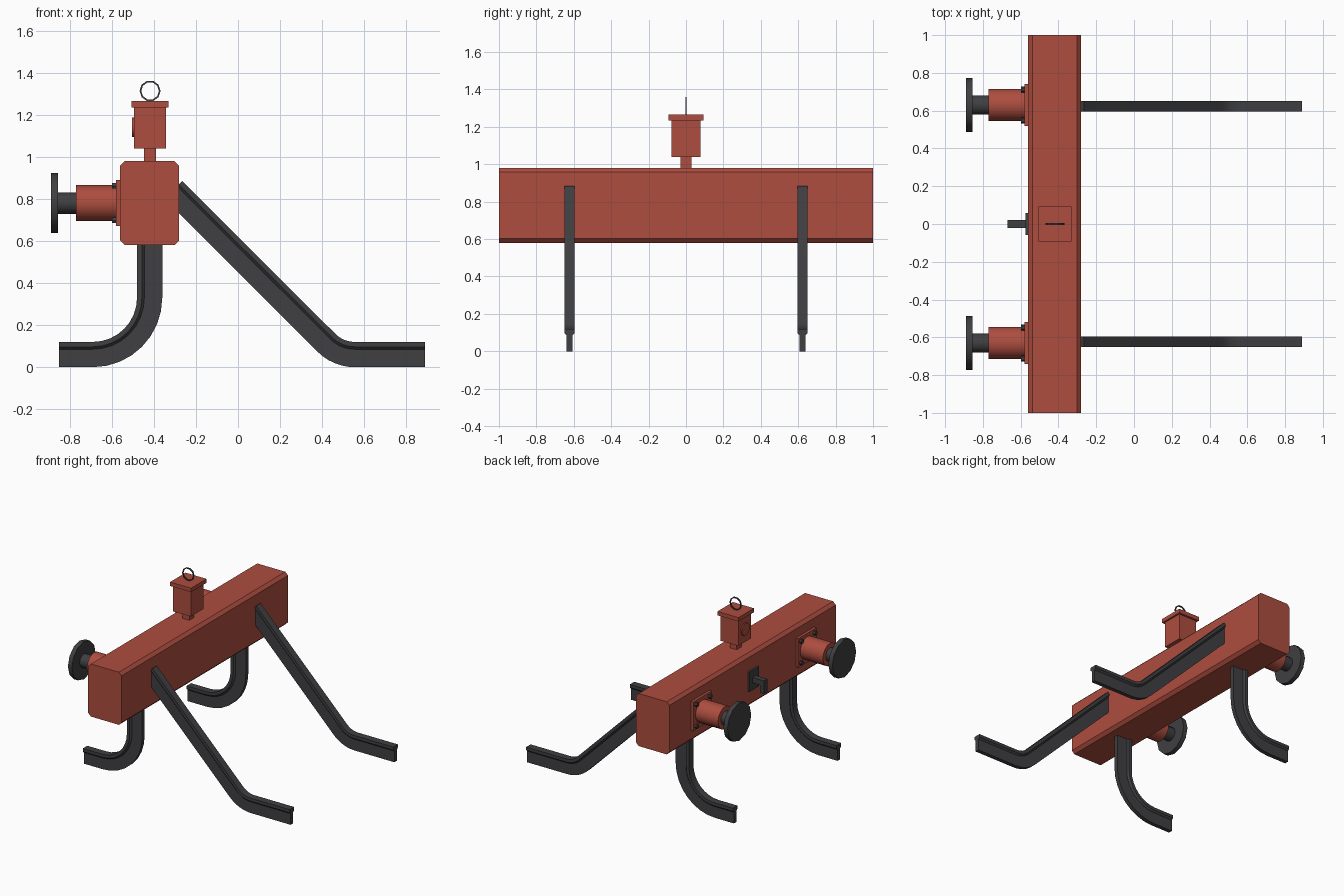
import bpy, bmesh
from math import sin, cos, pi, radians
from mathutils import Vector, Matrix

if "Cube" in bpy.data.objects:
    bpy.data.objects.remove(bpy.data.objects["Cube"])


def material(name, rgb):
    m = bpy.data.materials.new(name)
    m.diffuse_color = (*rgb, 1)
    m.use_nodes = True
    m.node_tree.nodes["Principled BSDF"].inputs["Base Color"].default_value = m.diffuse_color
    return m


RED = material("red_paint", (0.42, 0.075, 0.05))
DARK = material("dark_steel", (0.05, 0.05, 0.054))


def finish(name, bm, mat, smooth=False):
    bmesh.ops.recalc_face_normals(bm, faces=bm.faces)
    me = bpy.data.meshes.new(name)
    bm.to_mesh(me)
    bm.free()
    me.materials.append(mat)
    ob = bpy.data.objects.new(name, me)
    bpy.context.collection.objects.link(ob)
    if smooth:
        bpy.ops.object.select_all(action='DESELECT')
        ob.select_set(True)
        bpy.context.view_layer.objects.active = ob
        bpy.ops.object.shade_smooth_by_angle(angle=radians(40))
    return ob


def box(name, x, y, z, mat):
    bm = bmesh.new()
    lo, hi = Vector((x[0], y[0], z[0])), Vector((x[1], y[1], z[1]))
    m = Matrix.Translation((lo + hi) / 2) @ Matrix.Diagonal((*(hi - lo), 1))
    bmesh.ops.create_cube(bm, size=1, matrix=m)
    return finish(name, bm, mat)


def cyl_x(name, x0, x1, y, z, r, sides, mat):
    bm = bmesh.new()
    m = Matrix.Translation(((x0 + x1) / 2, y, z)) @ Matrix.Rotation(pi / 2, 4, 'Y')
    bmesh.ops.create_cone(bm, cap_ends=True, segments=sides, radius1=r, radius2=r,
                          depth=x1 - x0, matrix=m)
    return finish(name, bm, mat, True)


def prism_y(name, pts, y0, y1, mat):
    """Extrude an xz outline along y."""
    bm = bmesh.new()
    f = bm.faces.new([bm.verts.new((x, y0, z)) for x, z in pts])
    ext = bmesh.ops.extrude_face_region(bm, geom=[f])["geom"]
    bmesh.ops.translate(bm, vec=(0, y1 - y0, 0),
                        verts=[v for v in ext if isinstance(v, bmesh.types.BMVert)])
    return finish(name, bm, mat)


HALF = [(0.015, 0), (0.015, 0.085), (0.027, 0.097), (0.027, 0.12)]
PROFILE = HALF + [(-a, h) for a, h in reversed(HALF)]


def rail(name, stations, y):
    """Sweep the rail section; each station is (x, z, normal x, normal z)."""
    bm = bmesh.new()
    rings = [[bm.verts.new((x + nx * h, y + a, z + nz * h)) for a, h in PROFILE]
             for x, z, nx, nz in stations]
    n = len(PROFILE)
    for r, s in zip(rings, rings[1:]):
        for i in range(n):
            bm.faces.new((r[i], r[(i + 1) % n], s[(i + 1) % n], s[i]))
    bm.faces.new(rings[0])
    bm.faces.new(rings[-1])
    return finish(name, bm, DARK, True)


def arc(cx, cz, r, a0, a1, n):
    out = []
    for i in range(n + 1):
        a = radians(a0 + (a1 - a0) * i / n)
        out.append((cx + r * cos(a), cz + r * sin(a), -cos(a), -sin(a)))
    return out


# Cross beam with chamfered long edges
x0, x1, z0, z1, c = -0.56, -0.28, 0.58, 0.98, 0.022
prism_y("cross_beam", [(x0 + c, z0), (x1 - c, z0), (x1, z0 + c), (x1, z1 - c),
                       (x1 - c, z1), (x0 + c, z1), (x0, z1 - c), (x0, z0 + c)], -1, 1, RED)

# Bent rails: curved upright and sloping brace
upright = [(-0.85, 0, 0, 1)] + arc(-0.69, 0.33, 0.33, -90, 0, 8) + [(-0.36, 0.62, -1, 0)]
k = 0.5 ** 0.5
brace = [(0.89, 0, 0, 1)] + arc(0.555, 0.25, 0.25, -90, -135, 6) + [(-0.35, 0.8, k, k)]

for side, s in (("left", -1), ("right", 1)):
    rail("upright_rail_" + side, upright, 0.623 * s)
    rail("brace_rail_" + side, brace, 0.623 * s)
    # Buffer: plate, bolts, sleeve, plunger, disc
    y, z = 0.63 * s, 0.78
    box("buffer_plate_" + side, (-0.58, -0.555), (y - 0.11, y + 0.11), (z - 0.11, z + 0.11), RED)
    for i, (dy, dz) in enumerate([(-1, -1), (-1, 1), (1, -1), (1, 1)]):
        cyl_x(f"buffer_bolt_{side}_{i}", -0.598, -0.575, y + dy * 0.082, z + dz * 0.082,
              0.016, 6, DARK)
    cyl_x("buffer_sleeve_" + side, -0.77, -0.575, y, z, 0.085, 16, RED)
    cyl_x("buffer_plunger_" + side, -0.86, -0.765, y, z, 0.051, 12, DARK)
    cyl_x("buffer_disc_" + side, -0.89, -0.856, y, z, 0.143, 12, DARK)

# Coupling hook
box("hook_plate", (-0.575, -0.555), (-0.057, 0.057), (0.705, 0.855), DARK)
prism_y("hook", [(-0.57, 0.76), (-0.57, 0.80), (-0.67, 0.80), (-0.67, 0.70),
                 (-0.635, 0.70), (-0.635, 0.76)], -0.02, 0.02, DARK)

# Signal lamp on top
box("lamp_post", (-0.446, -0.389), (-0.029, 0.029), (0.975, 1.045), RED)
box("lamp_body", (-0.494, -0.343), (-0.077, 0.077), (1.04, 1.24), RED)
box("lamp_cap", (-0.506, -0.33), (-0.093, 0.093), (1.235, 1.265), RED)
cyl_x("lamp_lens", -0.503, -0.49, 0, 1.14, 0.047, 12, RED)

# Carrying ring
bm = bmesh.new()
rings = []
for i in range(10):
    a = 2 * pi * i / 10
    rings.append([bm.verts.new((-0.418 + r * cos(a), y, 1.313 + r * sin(a)))
                  for r, y in ((0.05, -0.004), (0.05, 0.004), (0.042, 0.004), (0.042, -0.004))])
for i in range(10):
    r, s = rings[i], rings[(i + 1) % 10]
    for j in range(4):
        bm.faces.new((r[j], r[(j + 1) % 4], s[(j + 1) % 4], s[j]))
finish("lamp_ring", bm, DARK)
